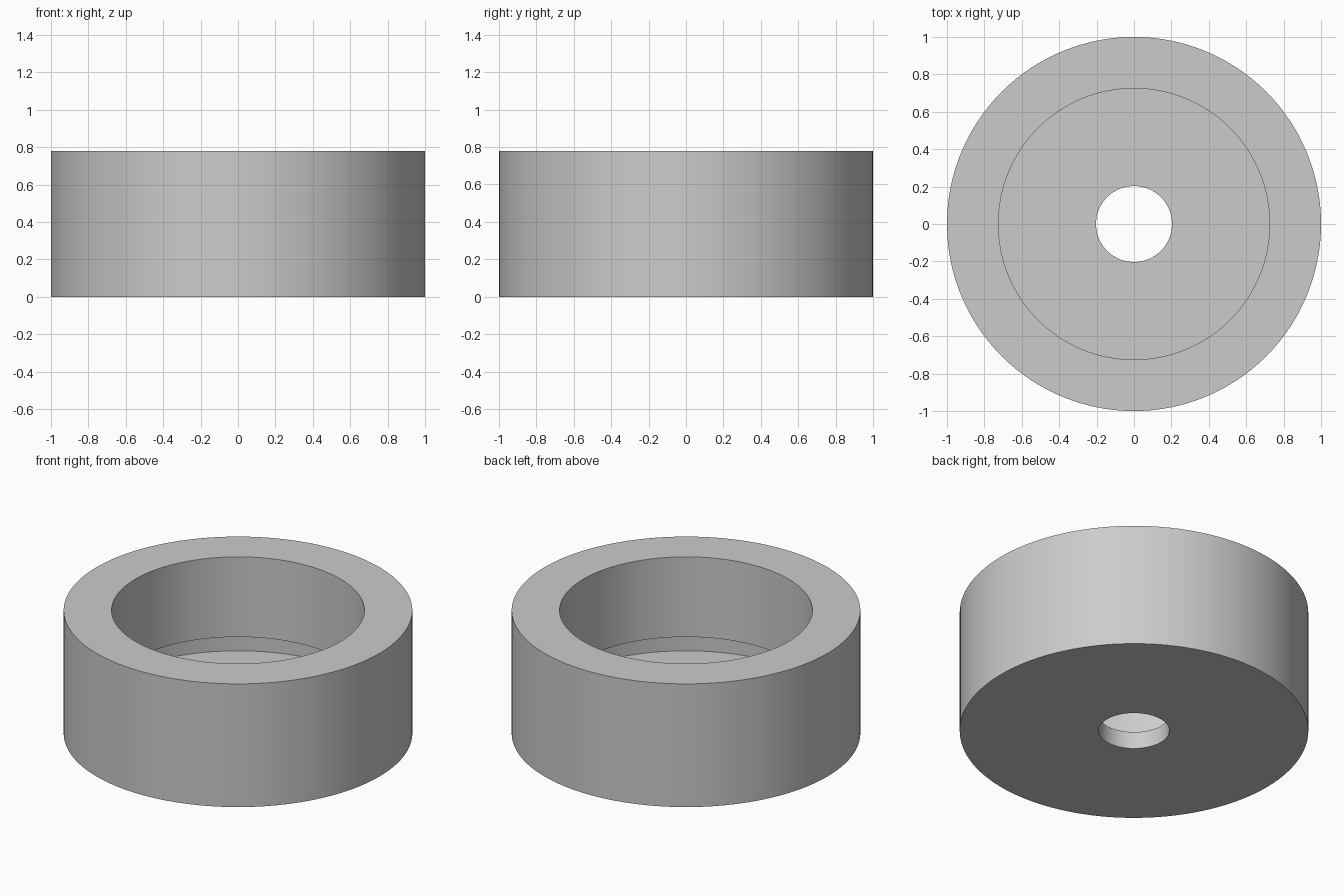
import bpy, bmesh, math

if "Cube" in bpy.data.objects:
    bpy.data.objects.remove(bpy.data.objects["Cube"])

SEGMENTS = 128

# Plain grey material
grey = bpy.data.materials.new("grey")
grey.use_nodes = True
colour = (0.6, 0.6, 0.6, 1)
grey.diffuse_color = colour
grey.node_tree.nodes["Principled BSDF"].inputs["Base Color"].default_value = colour


def lathe(name, profile, material):
    """Spin a closed (radius, height) profile around the z axis."""
    bm = bmesh.new()
    verts = [bm.verts.new((r, 0, z)) for r, z in profile]
    edges = [bm.edges.new((a, b)) for a, b in zip(verts, verts[1:] + verts[:1])]
    bmesh.ops.spin(bm, geom=verts + edges, cent=(0, 0, 0), axis=(0, 0, 1),
                   angle=math.tau, steps=SEGMENTS)
    bmesh.ops.remove_doubles(bm, verts=bm.verts, dist=0.0001)
    bmesh.ops.recalc_face_normals(bm, faces=bm.faces)
    mesh = bpy.data.meshes.new(name)
    bm.to_mesh(mesh)
    bm.free()
    mesh.materials.append(material)
    obj = bpy.data.objects.new(name, mesh)
    bpy.context.collection.objects.link(obj)
    return obj


# Cup-shaped ring: pierced floor, undercut groove, straight bore and flat rim
ring = lathe("ring_housing", [
    (0.203, 0), (1, 0), (1, 0.78), (0.725, 0.78),
    (0.725, 0.273), (0.89, 0.273), (0.89, 0.108), (0.203, 0.108),
], grey)

bpy.ops.object.select_all(action="DESELECT")
ring.select_set(True)
bpy.context.view_layer.objects.active = ring
bpy.ops.object.shade_smooth_by_angle(angle=math.radians(30))
